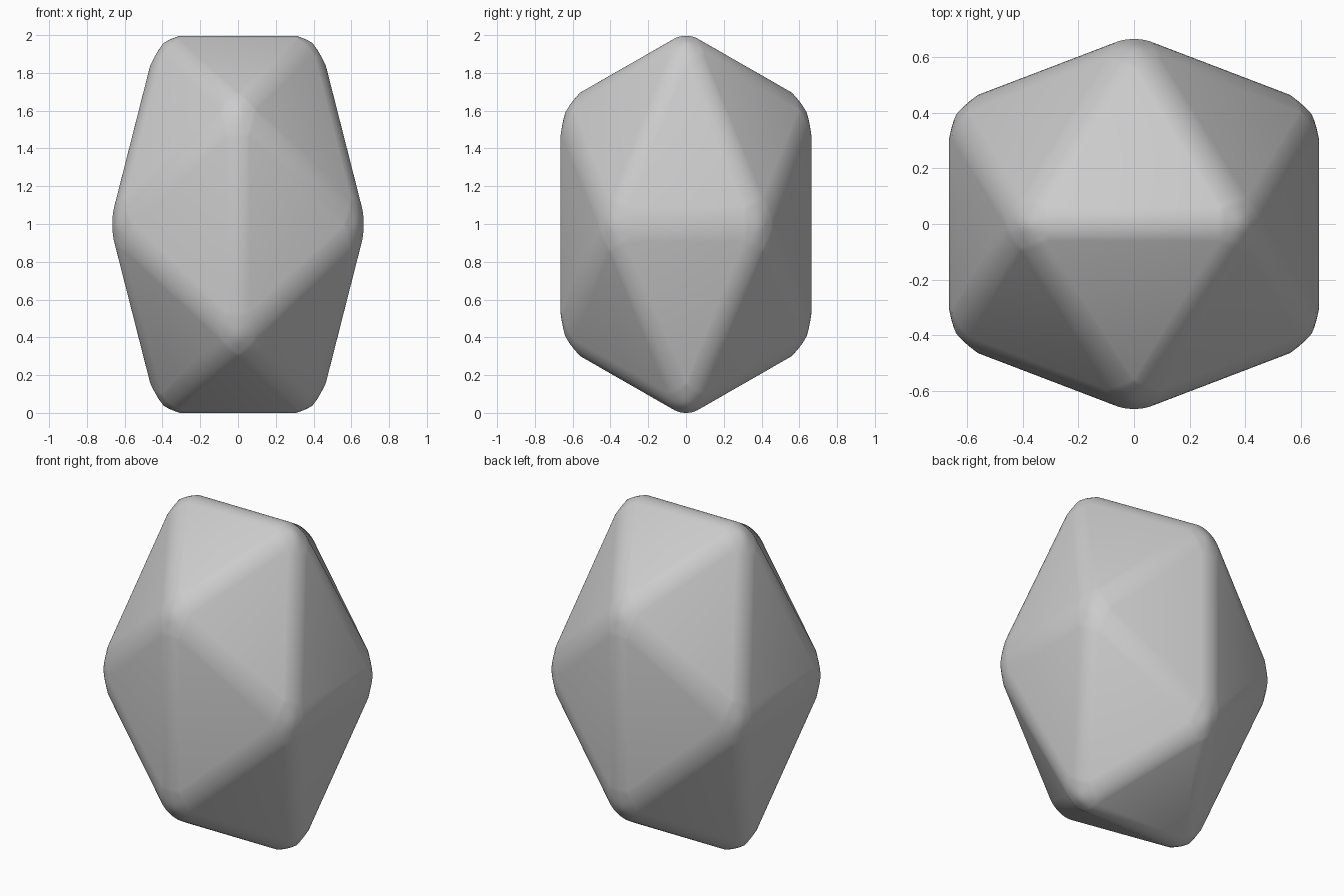
import bpy
import bmesh
from mathutils import Vector

cube = bpy.data.objects.get("Cube")
if cube:
    bpy.data.objects.remove(cube, do_unlink=True)

GOLDEN = (1 + 5 ** 0.5) / 2
HALF_WIDTH = 0.679      # half width before the edges are rounded
ROUNDING = 0.065        # edge rounding, measured along each face
STRETCH = 1.5           # height compared with width

# Material
grey = bpy.data.materials.new("light_grey")
grey.use_nodes = True
colour = (0.6, 0.6, 0.6, 1)
grey.diffuse_color = colour
grey.node_tree.nodes["Principled BSDF"].inputs["Base Color"].default_value = colour

# Regular twenty-sided solid: corners of three crossed golden rectangles
bm = bmesh.new()
short = HALF_WIDTH / GOLDEN
for a in (-short, short):
    for b in (-HALF_WIDTH, HALF_WIDTH):
        for corner in ((a, 0, b), (0, b, a), (b, a, 0)):
            bm.verts.new(corner)
bmesh.ops.convex_hull(bm, input=bm.verts[:])

# Round the edges and corners, then stretch upwards and stand on the ground
bmesh.ops.bevel(bm, geom=bm.edges[:], offset=ROUNDING, offset_type='OFFSET',
                segments=8, profile=0.5, affect='EDGES')
bmesh.ops.scale(bm, vec=Vector((1, 1, STRETCH)), verts=bm.verts)
bottom = min(v.co.z for v in bm.verts)
bmesh.ops.translate(bm, vec=Vector((0, 0, -bottom)), verts=bm.verts)
bmesh.ops.recalc_face_normals(bm, faces=bm.faces)
for face in bm.faces:
    face.smooth = True

mesh = bpy.data.meshes.new("rounded_stone")
bm.to_mesh(mesh)
bm.free()
mesh.materials.append(grey)
stone = bpy.data.objects.new("rounded_stone", mesh)
bpy.context.collection.objects.link(stone)
